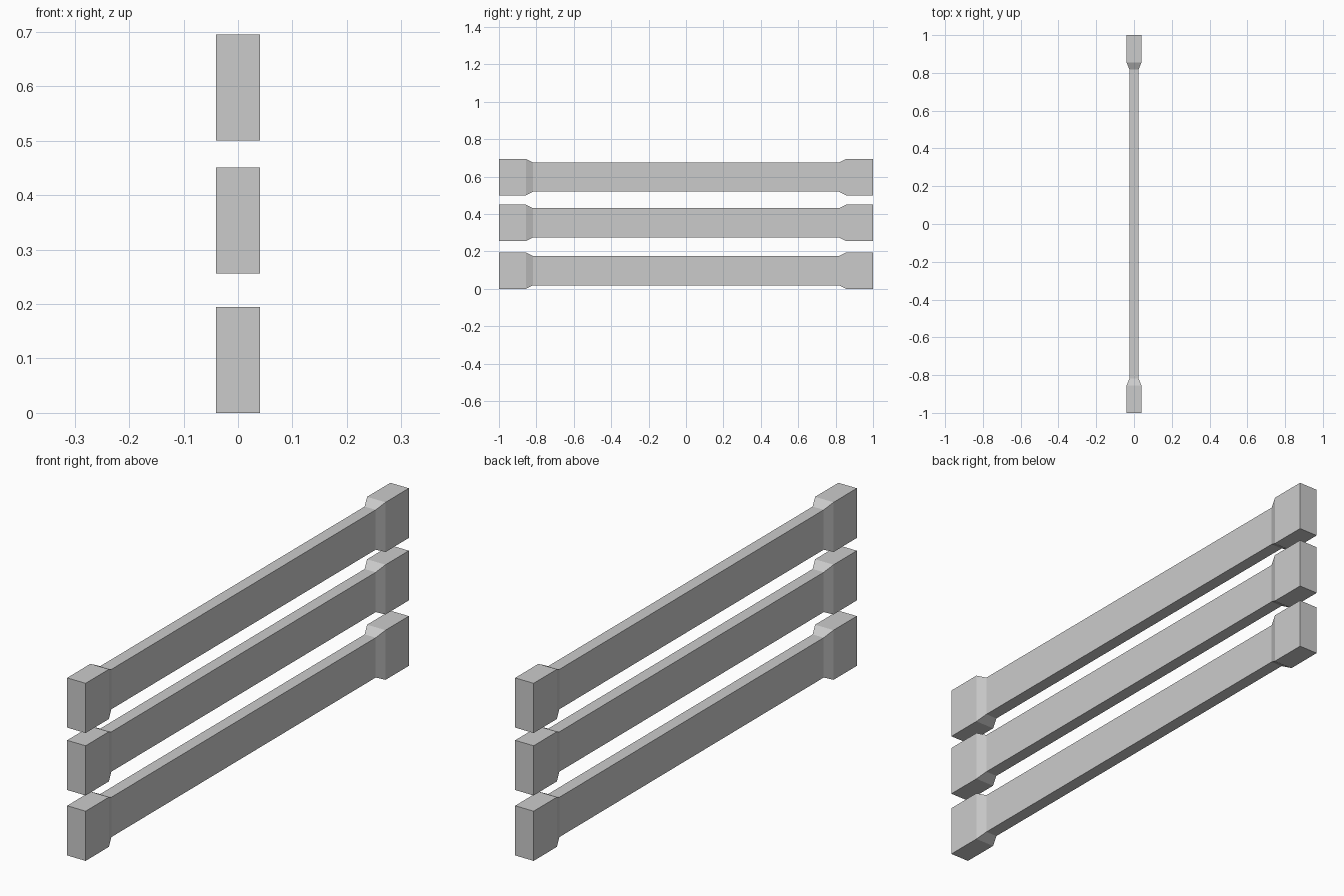
import bpy, bmesh

if "Cube" in bpy.data.objects:
    bpy.data.objects.remove(bpy.data.objects["Cube"])

# Stations along the bar: (y, half width, half height)
HALF = [(0.818, 0.024, 0.078), (0.856, 0.04, 0.0973), (1.0, 0.04, 0.0973)]
STATIONS = [(-y, w, h) for y, w, h in reversed(HALF)] + HALF


def make_rail(name, z):
    bm = bmesh.new()
    rings = [[bm.verts.new((sx * w, y, sz * h))
              for sx, sz in ((-1, -1), (1, -1), (1, 1), (-1, 1))]
             for y, w, h in STATIONS]
    # Side walls between neighbouring sections
    for a, b in zip(rings, rings[1:]):
        for i in range(4):
            j = (i + 1) % 4
            bm.faces.new((a[i], a[j], b[j], b[i]))
    # End caps
    bm.faces.new(rings[0])
    bm.faces.new(rings[-1])
    bmesh.ops.recalc_face_normals(bm, faces=bm.faces)
    mesh = bpy.data.meshes.new(name)
    bm.to_mesh(mesh)
    bm.free()
    rail = bpy.data.objects.new(name, mesh)
    rail.location.z = z
    bpy.context.collection.objects.link(rail)


# Three stacked rails with flared ends
for name, z in (("lower_rail", 0.0973), ("middle_rail", 0.3535), ("upper_rail", 0.598)):
    make_rail(name, z)
